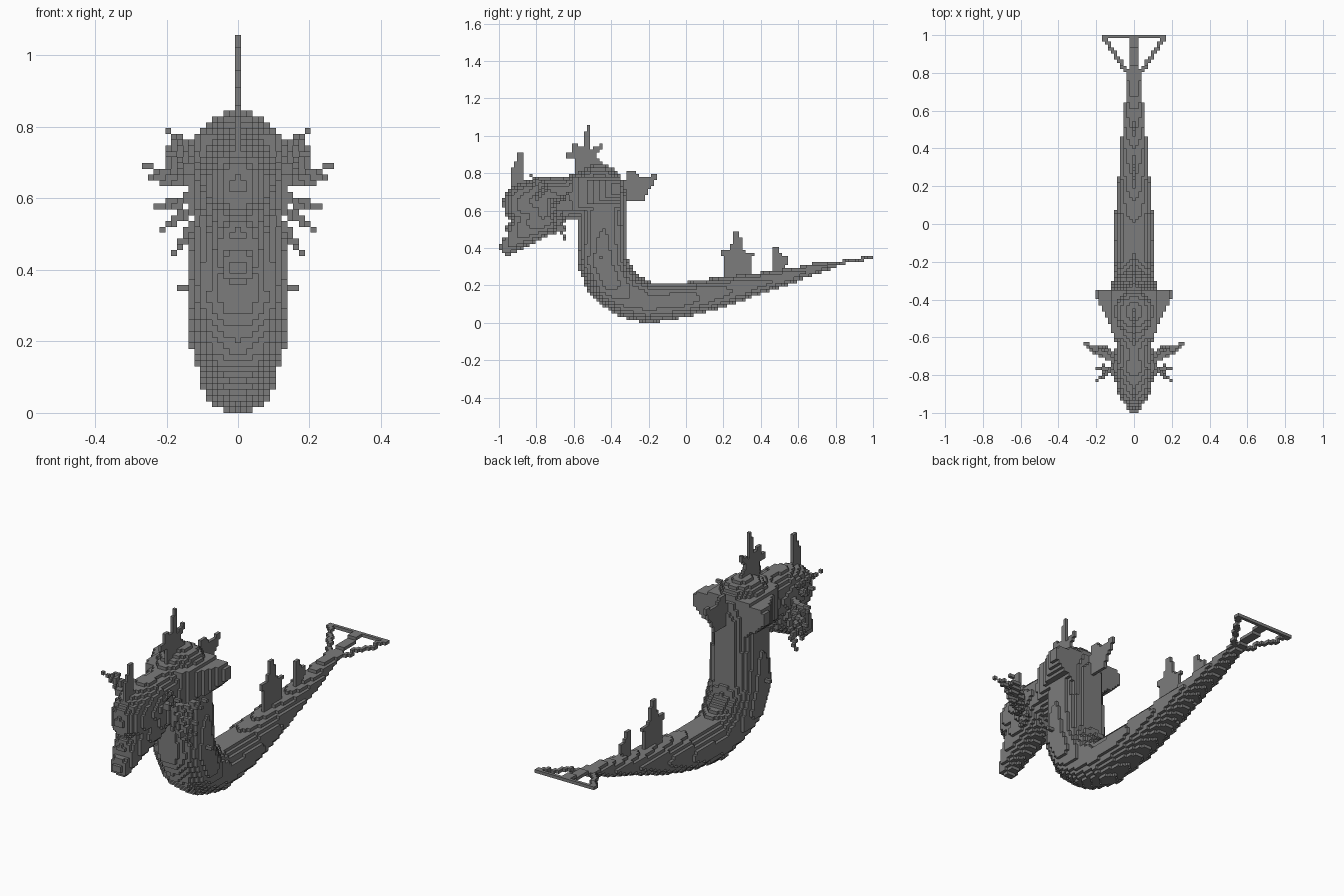
import bpy
from mathutils import Vector

cube = bpy.data.objects.get("Cube")
if cube:
    bpy.data.objects.remove(cube, do_unlink=True)

GRID = 123
VOXEL = 2 / GRID

grey = bpy.data.materials.new("stone_grey")
grey.use_nodes = True
colour = (0.2, 0.2, 0.2, 1)
grey.diffuse_color = colour
grey.node_tree.nodes["Principled BSDF"].inputs["Base Color"].default_value = colour


def cell(x, y, z):
    return round(x / VOXEL), round(y / VOXEL), round(z / VOXEL - 0.5)


def centre(c):
    return c[0] * VOXEL, c[1] * VOXEL, (c[2] + 0.5) * VOXEL


def cells_between(low, high):
    a, b = cell(*low), cell(*high)
    for i in range(a[0], b[0] + 1):
        for j in range(a[1], b[1] + 1):
            for k in range(a[2], b[2] + 1):
                yield i, j, k


def tube(keys):
    """Sweep an ellipsoid along keys of (y, z, radius, half width)."""
    found = set()
    for start, end in zip(keys, keys[1:]):
        start, end = Vector(start), Vector(end)
        steps = max(2, int((end - start).length / VOXEL * 1.5))
        for s in range(steps + 1):
            y, z, r, w = start.lerp(end, s / steps)
            for c in cells_between((-w, y - r, z - r), (w, y + r, z + r)):
                px, py, pz = centre(c)
                if (px / w) ** 2 + ((py - y) / r) ** 2 + ((pz - z) / r) ** 2 <= 1:
                    found.add(c)
    return found


def plate(outline):
    """Fill a side-on outline of (y, z) points, one voxel thick."""
    ys, zs = zip(*outline)
    found = set()
    for c in cells_between((0, min(ys), min(zs)), (0, max(ys), max(zs))):
        _, y, z = centre(c)
        inside = False
        for (ya, za), (yb, zb) in zip(outline, outline[1:] + outline[:1]):
            if (za > z) != (zb > z) and y < ya + (z - za) / (zb - za) * (yb - ya):
                inside = not inside
        if inside:
            found.add(c)
    return found


def strand(start, end):
    """A mirrored pair of single-voxel lines."""
    start, end = Vector(start), Vector(end)
    steps = max(abs(p - q) for p, q in zip(cell(*start), cell(*end)))
    found = set()
    for s in range(steps + 1):
        i, j, k = cell(*start.lerp(end, s / steps))
        found |= {(i, j, k), (-i, j, k)}
    return found


parts = {}

# Long curved body, from tail root to neck
parts["body"] = tube([
    (.8, .315, .018, .022), (.7, .293, .03, .045), (.6, .262, .036, .055),
    (.4, .213, .054, .07), (.2, .165, .08, .085), (0, .125, .092, .105),
    (-.2, .108, .108, .105), (-.32, .15, .12, .115), (-.4, .22, .131, .138),
    (-.445, .32, .133, .14), (-.445, .5, .133, .13), (-.445, .65, .135, .125),
    (-.465, .71, .138, .125), (-.56, .68, .125, .105), (-.65, .66, .115, .095)])

# Head: skull plus drooping snout, with a mouth slot
skull = tube([(-.65, .66, .115, .095), (-.76, .66, .12, .11), (-.86, .635, .118, .09)])
snout = tube([(-.76, .585, .122, .1), (-.9, .47, .074, .064), (-.953, .405, .044, .048)])
parts["head"] = skull | snout
parts["head"] -= set(cells_between((-.1, -1, .47), (.1, -.955, .485)))

# Swept-back fins either side of the neck, thinning towards their tips
flare = set()
for c in cells_between((-.22, -.6, .55), (.22, -.36, .8)):
    x, y, z = centre(c)
    reach = 0.1 + 0.11 * (y + 0.6) / 0.24
    out = max(0, abs(x) - 0.1) / 0.11
    if abs(x) <= reach and 0.6 + 0.1 * out <= z <= 0.78 - 0.03 * out:
        flare.add(c)
parts["neck_flares"] = flare

# Upright fins along the middle
parts["head_horn"] = plate([
    (-.94, .72), (-.94, .8), (-.89, .915), (-.87, .915), (-.87, .72)])
parts["crown_crest"] = plate([
    (-.58, .8), (-.6, .87), (-.645, .89), (-.645, .92), (-.61, .915),
    (-.6, .965), (-.575, .965), (-.565, .93), (-.54, .95), (-.535, 1.06),
    (-.515, 1.06), (-.51, .93), (-.46, .955), (-.44, .955), (-.48, .89),
    (-.45, .85), (-.45, .8)])
parts["nape_fin"] = plate([
    (-.38, .65), (-.225, .65), (-.2, .71), (-.16, .76), (-.14, .805),
    (-.24, .775), (-.28, .81), (-.31, .81), (-.31, .775), (-.38, .75)])
parts["large_back_fin"] = plate([
    (.2, .23), (.2, .34), (.185, .385), (.235, .385), (.26, .49), (.28, .49),
    (.29, .47), (.295, .44), (.315, .375), (.36, .37), (.345, .32), (.35, .23)])
parts["small_back_fin"] = plate([
    (.46, .24), (.46, .41), (.49, .41), (.505, .365), (.55, .355),
    (.535, .31), (.54, .24)])

# Feathery spikes fanning from the cheeks, thickened near their roots
feathers = set()
for root, tip in [
        ((.09, -.76, .71), (.2, -.83, .79)), ((.09, -.8, .66), (.2, -.76, .73)),
        ((.09, -.74, .64), (.26, -.63, .69)), ((.1, -.74, .66), (.25, -.65, .66)),
        ((.09, -.74, .62), (.23, -.66, .58)), ((.09, -.74, .6), (.21, -.65, .52)),
        ((.09, -.72, .6), (.18, -.65, .45))]:
    feathers |= strand(root, tip)
    root, tip = Vector(root), Vector(tip)
    middle = root.lerp(tip, 0.7)
    for shift in (Vector((0, VOXEL, 0)), Vector((0, 0, -VOXEL))):
        feathers |= strand(root + shift, middle + shift)
parts["cheek_feathers"] = feathers
parts["neck_spurs"] = strand((.12, -.45, .35), (.163, -.45, .35))

# Open triangular tail fin with a central shaft
tail = set(cells_between((-.03, .76, .31), (.03, .79, .32)))
for offset in (0, VOXEL):
    tail |= strand((offset, .78, .315), (offset, .99, .35))
    tail |= strand((.025, .775 + offset, .315), (.155, .97 + offset, .35))
tail |= strand((0, .99, .35), (.16, .99, .35))
parts["tail_fin"] = tail

# Turn each part into outer voxel faces, hiding faces between touching voxels
solid = set().union(*parts.values())
used = set()
for name, cells in parts.items():
    index, faces = {}, []
    for c in sorted(cells - used):
        for axis in range(3):
            for side in (0, 1):
                near = list(c)
                near[axis] += 2 * side - 1
                if tuple(near) in solid:
                    continue
                loop = []
                u, v = (axis + 1) % 3, (axis + 2) % 3
                for du, dv in ((0, 0), (1, 0), (1, 1), (0, 1)):
                    p = list(c)
                    p[axis] += side
                    p[u] += du
                    p[v] += dv
                    loop.append(index.setdefault(tuple(p), len(index)))
                faces.append(loop if side else loop[::-1])
    used |= cells
    verts = [((i - 0.5) * VOXEL, (j - 0.5) * VOXEL, k * VOXEL) for i, j, k in index]
    mesh = bpy.data.meshes.new(name)
    mesh.from_pydata(verts, [], faces)
    mesh.materials.append(grey)
    bpy.context.collection.objects.link(bpy.data.objects.new(name, mesh))
